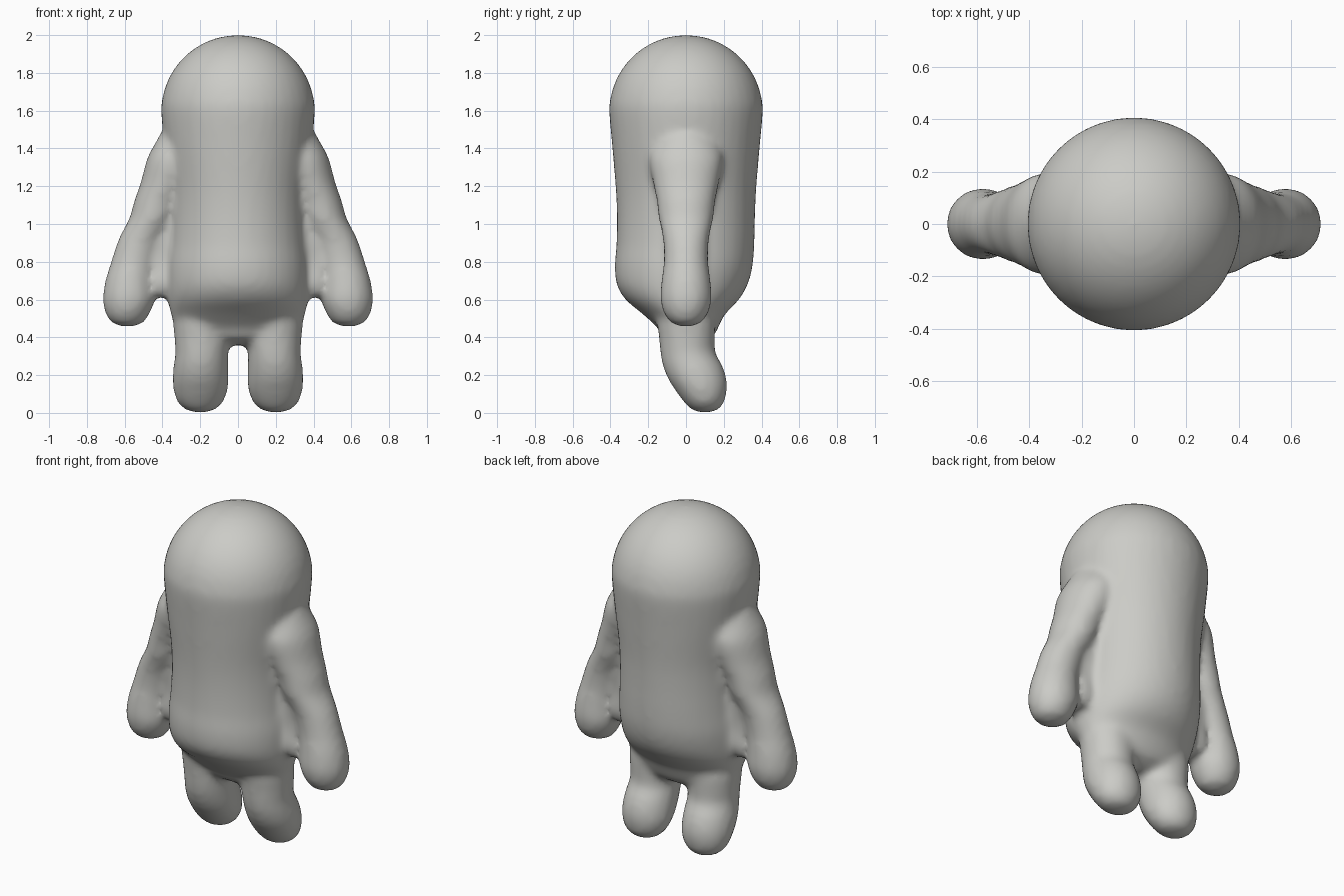
import bpy, bmesh, math

grey = bpy.data.materials.new("warm grey")
grey.diffuse_color = (0.60, 0.60, 0.57, 1)


def spline(p0, p1, p2, p3, t):
    """Smooth value between p1 and p2."""
    return 0.5 * (2 * p1 + (p2 - p0) * t + (2 * p0 - 5 * p1 + 4 * p2 - p3) * t * t
                  + (3 * p1 - p0 - 3 * p2 + p3) * t ** 3)


def loft(bm, sections, side=1, seg=40, steps=4):
    """Closed skin over horizontal ellipses (z, centre x, centre y, radius x, radius y)."""
    rows = []
    n = len(sections)
    for i in range(n - 1):
        q = [sections[max(0, min(n - 1, i + k))] for k in (-1, 0, 1, 2)]
        for s in range(steps):
            rows.append([spline(*c, s / steps) for c in zip(*q)])
    rows.append(sections[-1])
    rings = []
    for z, cx, cy, rx, ry in rows:
        angles = [2 * math.pi * k / seg for k in range(seg)]
        rings.append([bm.verts.new((side * (cx + max(rx, .002) * math.cos(a)),
                                    cy + max(ry, .002) * math.sin(a), z)) for a in angles])
    faces = [bm.faces.new(rings[0]), bm.faces.new(rings[-1])]
    for a, b in zip(rings, rings[1:]):
        for k in range(seg):
            j = (k + 1) % seg
            faces.append(bm.faces.new((a[k], a[j], b[j], b[k])))
    bmesh.ops.recalc_face_normals(bm, faces=faces)


# Torso with soft belly, topped by a domed head
torso = [
    (0.36, 0, 0.01, 0.10, 0.06), (0.40, 0, 0.01, 0.27, 0.13), (0.45, 0, 0.01, 0.33, 0.16),
    (0.52, 0, -0.01, 0.355, 0.215), (0.60, 0, -0.02, 0.37, 0.30), (0.68, 0, -0.02, 0.375, 0.347),
    (0.78, 0, -0.012, 0.375, 0.365), (0.90, 0, -0.003, 0.365, 0.365), (1.05, 0, 0, 0.36, 0.366),
    (1.20, 0, 0, 0.365, 0.373), (1.40, 0, 0, 0.39, 0.39)]
head = [(1.595 + 0.405 * math.sin(a), 0, 0, 0.407 * math.cos(a), 0.407 * math.cos(a))
        for a in [math.radians(d) for d in range(0, 91, 10)]]

# Arm from shoulder down to the mitten hand
arm = [
    (0.458, 0.585, 0, 0.03, 0.03), (0.475, 0.585, 0, 0.08, 0.075), (0.52, 0.585, 0, 0.114, 0.113),
    (0.60, 0.578, 0, 0.138, 0.136), (0.70, 0.572, 0, 0.130, 0.130), (0.80, 0.550, 0, 0.122, 0.118),
    (0.92, 0.510, 0, 0.122, 0.122), (1.03, 0.450, 0, 0.125, 0.145), (1.12, 0.42, 0, 0.13, 0.155),
    (1.22, 0.375, 0, 0.140, 0.175), (1.34, 0.335, 0, 0.148, 0.195), (1.42, 0.30, 0, 0.143, 0.175),
    (1.50, 0.26, 0, 0.13, 0.13), (1.56, 0.22, 0, 0.08, 0.06)]

# Web of skin between arm and hip
web = [(0.615, 0.40, 0, 0.055, 0.07), (0.68, 0.41, 0, 0.08, 0.10), (0.80, 0.40, 0, 0.09, 0.09),
       (0.95, 0.38, 0, 0.09, 0.10), (1.10, 0.36, 0, 0.08, 0.10)]

# Stubby leg that swells backwards at the foot
leg = [
    (0.002, 0.20, 0.10, 0.03, 0.03), (0.02, 0.20, 0.10, 0.082, 0.075), (0.06, 0.20, 0.095, 0.122, 0.108),
    (0.12, 0.198, 0.080, 0.143, 0.137), (0.18, 0.198, 0.060, 0.148, 0.155), (0.25, 0.196, 0.035, 0.145, 0.158),
    (0.32, 0.192, 0.010, 0.140, 0.146), (0.40, 0.190, 0.005, 0.147, 0.148), (0.50, 0.19, 0, 0.15, 0.15),
    (0.60, 0.19, 0, 0.10, 0.10)]

bm = bmesh.new()
loft(bm, torso + head)
for side in (1, -1):
    for limb in (arm, web, leg):
        loft(bm, limb, side)
mesh = bpy.data.meshes.new("body")
bm.to_mesh(mesh)
bm.free()
mesh.materials.append(grey)
body = bpy.data.objects.new("body", mesh)
bpy.context.collection.objects.link(body)

# Fuse everything into one soft skin
remesh = body.modifiers.new("fuse", 'REMESH')
remesh.mode = 'VOXEL'
remesh.voxel_size = 0.02
remesh.use_smooth_shade = True
soften = body.modifiers.new("soften", 'SMOOTH')
soften.factor = 0.5
soften.iterations = 8
